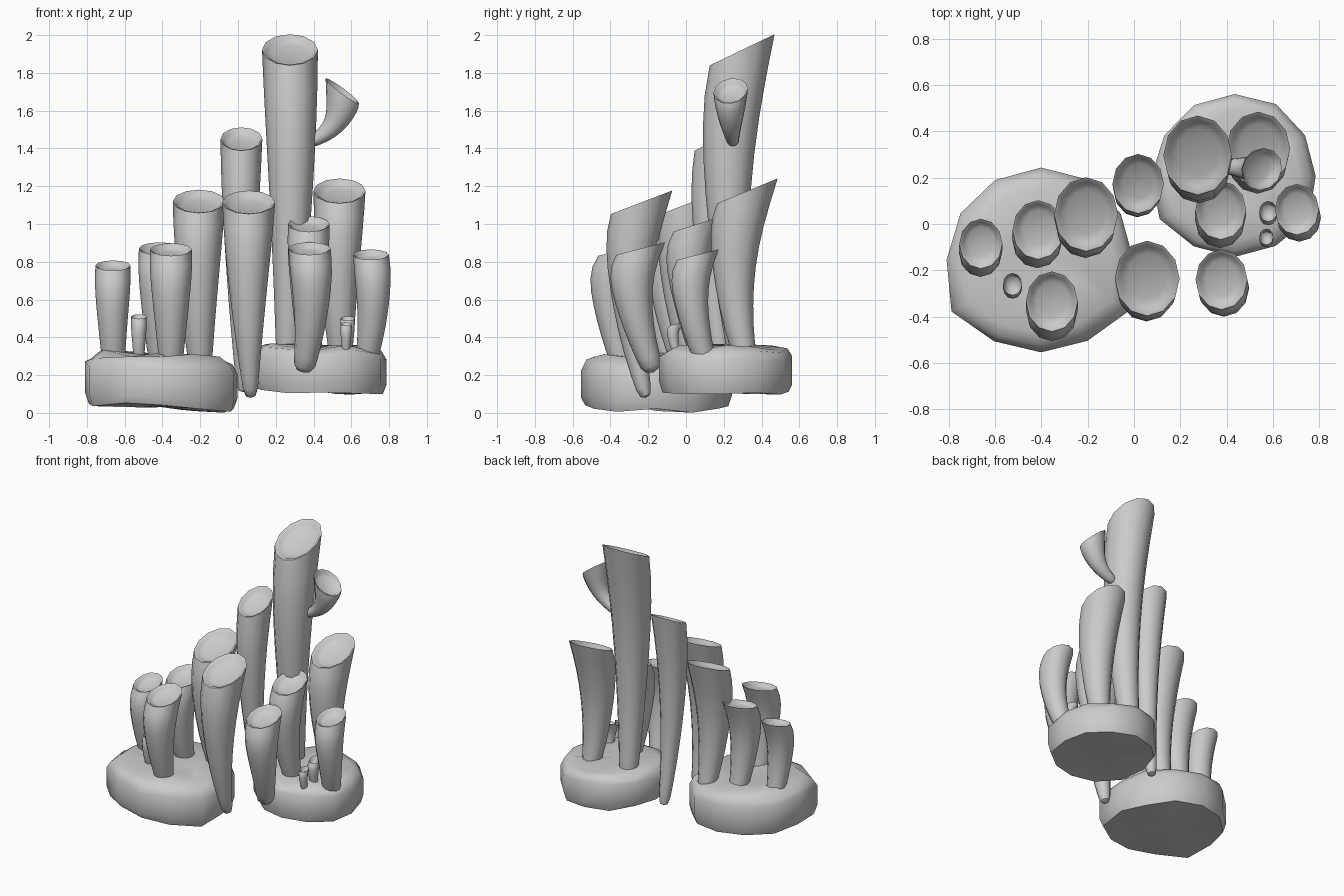
import bpy, bmesh, random
from math import sin, cos, pi, radians
from mathutils import Vector

if "Cube" in bpy.data.objects:
    bpy.data.objects.remove(bpy.data.objects["Cube"])

random.seed(4)
SIDES = 12


def skin(name, rings, start, end, angle=50):
    """Bridge rings of points, close both ends to a centre point, smooth."""
    bm = bmesh.new()
    rows = [[bm.verts.new(p) for p in r] for r in rings]
    n = len(rows[0])
    for a, b in zip(rows, rows[1:]):
        for i in range(n):
            j = (i + 1) % n
            bm.faces.new((a[i], a[j], b[j], b[i]))
    for row, p in ((rows[0], start), (rows[-1], end)):
        c = bm.verts.new(p)
        for i in range(n):
            bm.faces.new((row[i], row[(i + 1) % n], c))
    bmesh.ops.recalc_face_normals(bm, faces=bm.faces)
    me = bpy.data.meshes.new(name)
    bm.to_mesh(me)
    bm.free()
    ob = bpy.data.objects.new(name, me)
    bpy.context.collection.objects.link(ob)
    bpy.ops.object.select_all(action='DESELECT')
    ob.select_set(True)
    bpy.context.view_layer.objects.active = ob
    bpy.ops.object.shade_smooth_by_angle(angle=radians(angle))


def quad(a, m, b, t):
    """Quadratic through a, m, b at t = 0, 0.5, 1."""
    return a * (2*t - 1) * (t - 1) + m * 4*t*(1 - t) + b * t*(2*t - 1)


def tube(name, base, mid, top, r0, r1, r2, stretch, normal, curl=0.0):
    """Bent flaring tube whose rings turn from the path to the sloped rim."""
    rim_n = Vector(normal).normalized()

    def ring(t, scale=1.0, drop=0.0):
        tan = (quad(base, mid, top, t + .01) - quad(base, mid, top, t - .01)).normalized()
        n = tan.lerp(rim_n, t ** 2.5).normalized()
        u = Vector((0, 1, 0)).cross(n).normalized()
        v = n.cross(u)
        r = quad(r0, r1, r2, t) * scale
        k = 1 + (stretch - 1) * t ** 3
        # belly pushed forward just below the rim
        bump = sin(pi * t ** 2.5)
        p = quad(base, mid, top, t) - n * drop + Vector((0, -curl * r2 * bump, 0))
        r *= 1 + .3 * curl * bump
        return [p + u * r * cos(2*pi*i/SIDES) + v * r * k * sin(2*pi*i/SIDES)
                for i in range(SIDES)]

    rings = [ring(0, .75), ring(.04)] + [ring(i / 9) for i in range(1, 10)]
    # rolled lip and shallow dished mouth
    rings += [ring(1, .91, .004), ring(1, .82, .02), ring(1, .6, .03)]
    skin(name, rings, base - (mid - base).normalized() * r0 * .3, top - rim_n * .035)


# name, rim centre x y z, rim radius, base height, base shift x y
TUBES = [
    ("tall_tube", .275, .297, 1.922, .148, .22, -.015, 0),
    ("back_tube", .018, .174, 1.45, .111, .12, .01, .04),
    ("left_large_tube", -.207, .042, 1.12, .138, .2, .01, .02),
    ("centre_tube", .057, -.235, 1.115, .14, .09, .01, .02),
    ("right_large_tube", .537, .325, 1.175, .138, .25, .01, 0),
    ("right_middle_tube", .375, .06, 1.0, .11, .25, .01, .04),
    ("right_front_tube", .378, -.24, .87, .112, .23, -.03, .065),
    ("right_side_tube", .704, .063, .838, .095, .25, -.03, .05),
    ("left_side_tube", -.662, -.085, .78, .093, .22, .005, .02),
    ("left_back_tube", -.415, -.025, .87, .11, .2, .01, .03),
    ("left_front_tube", -.355, -.335, .865, .112, .2, 0, .02),
    ("small_left_tube", -.525, -.26, .51, .041, .25, 0, .01),
    ("small_right_tube", .58, .055, .5, .038, .3, 0, 0),
    ("small_front_tube", .572, -.055, .47, .03, .3, 0, .01),
]
for name, x, y, z, r, bz, dx, dy in TUBES:
    top, base = Vector((x, y, z)), Vector((x + dx, y + dy, bz))
    mid = (base + top) / 2 + Vector((-.8 * dx, -.45 * r, 0))
    rb = .035 if bz < .15 else min(.055, .6 * r)
    slope = min(.48, max(.25, .25 + .5 * (z - .85)))
    tube(name, base, mid, top, rb, (rb + r) / 2 + .04 * r, r,
         1.16 * (1 + slope ** 2) ** .5, (0, -slope, 1), .2 if z < 1.05 else .08)

# curved horn budding from the tall tube
tube("side_horn", Vector((.385, .25, 1.435)), Vector((.515, .238, 1.54)),
     Vector((.552, .237, 1.705)), .03, .062, .11, .84, (.6, -.15, .8))


def rock(name, cx, cy, r, z0, h, corner, tilt):
    """Lumpy twelve-sided slab with a rounded top edge."""
    radii = [r * random.uniform(.985, 1.015) for _ in range(12)]
    radii[7] += corner
    radii[11] += corner
    rings = []
    for s, f in ((.5, 0), (.95, 0), (1, .2), (1, .75), (.93, .91), (.8, 1), (.4, 1)):
        ring = []
        for i, rad in enumerate(radii):
            a = 2 * pi * i / 12
            px, py = rad * s * cos(a), rad * s * sin(a)
            pz = z0 + h * f + random.uniform(-.015, .015) + tilt * px
            ring.append((cx + px, cy + py, max(0, pz)))
        rings.append(ring)
    skin(name, rings, (cx, cy, z0), (cx, cy, z0 + h), 55)


# rock bases
rock("left_rock", -.402, -.155, .403, .03, .275, .04, -.05)
rock("right_rock", .435, .208, .355, .115, .235, .02, -.02)
